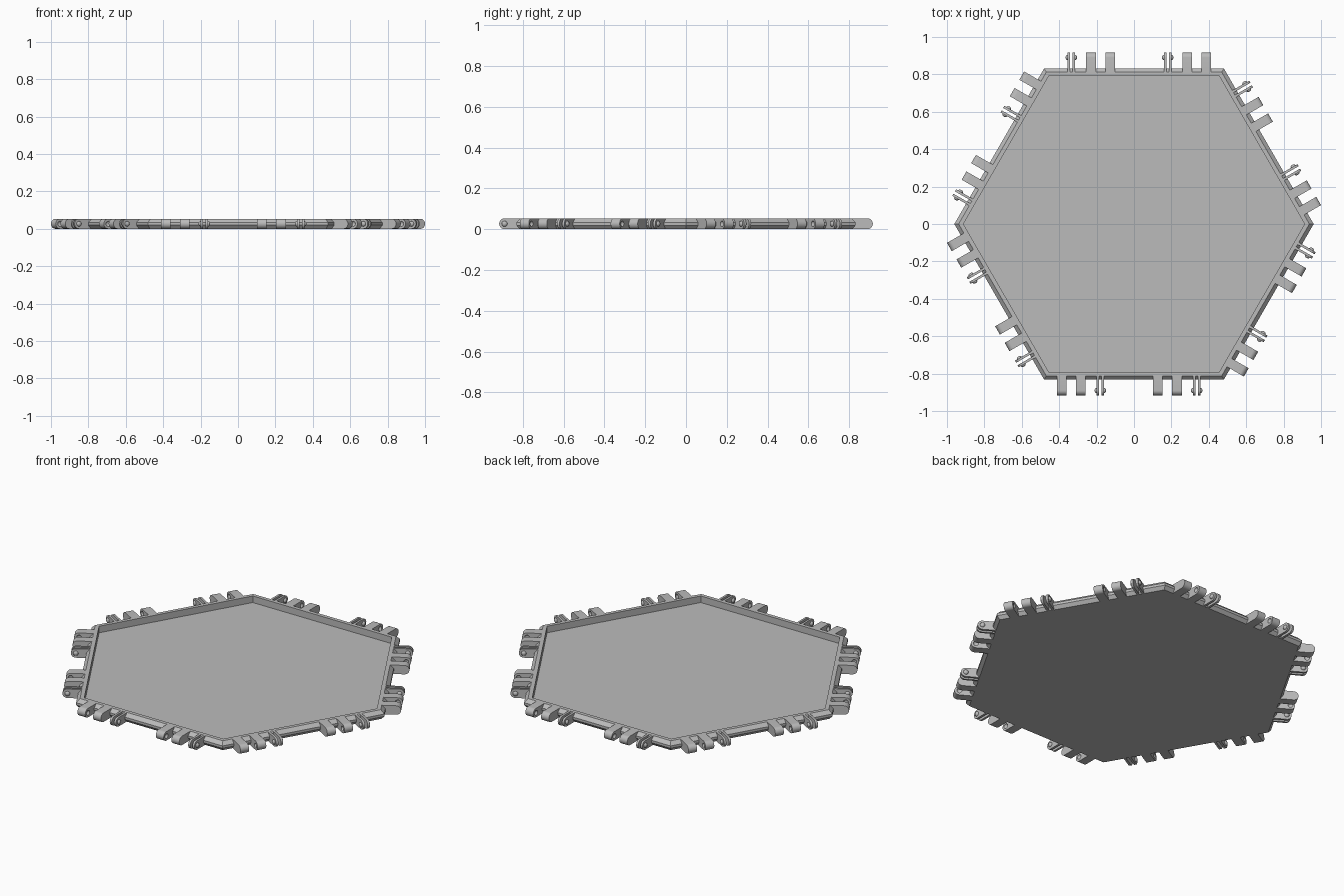
import bpy
import bmesh
from math import cos, sin, pi, radians
from mathutils import Matrix

if "Cube" in bpy.data.objects:
    bpy.data.objects.remove(bpy.data.objects["Cube"])

HEIGHT = 0.053
RADIUS = HEIGHT / 2
ROOT, AXIS = 0.812, 0.89          # hinge root and hinge axis, measured from centre
GROUPS = (-0.18, 0.335)           # clip positions along an edge
LUGS = (-0.207, -0.105)           # lug centres relative to the clip
LUG_WIDTH, PLATE_WIDTH = 0.051, 0.013
PIN_RADIUS = 0.014

grey = bpy.data.materials.new("light grey plastic")
grey.use_nodes = True
colour = (0.5, 0.5, 0.5, 1)
grey.diffuse_color = colour
grey.node_tree.nodes["Principled BSDF"].inputs["Base Color"].default_value = colour


def make_object(name, bm):
    bmesh.ops.recalc_face_normals(bm, faces=bm.faces)
    mesh = bpy.data.meshes.new(name)
    bm.to_mesh(mesh)
    bm.free()
    mesh.materials.append(grey)
    obj = bpy.data.objects.new(name, mesh)
    bpy.context.collection.objects.link(obj)
    return obj


def add_tab(bm, x, width):
    """Round-ended tab standing out from the front edge."""
    profile = [(ROOT, 0)]
    for i in range(17):
        a = -pi / 2 + pi * i / 16
        profile.append((AXIS + RADIUS * cos(a), RADIUS + RADIUS * sin(a)))
    profile.append((ROOT, HEIGHT))
    face = bm.faces.new([bm.verts.new((x - width / 2, -r, z)) for r, z in profile])
    result = bmesh.ops.extrude_face_region(bm, geom=[face])
    verts = [g for g in result["geom"] if isinstance(g, bmesh.types.BMVert)]
    bmesh.ops.translate(bm, verts=verts, vec=(width, 0, 0))


def add_dome(bm, x):
    """Flattened ball on the hinge axis."""
    matrix = Matrix.Translation((x, -AXIS, RADIUS)) @ Matrix.Diagonal((0.75, 1, 1, 1))
    bmesh.ops.create_uvsphere(bm, u_segments=16, v_segments=10,
                              radius=PIN_RADIUS, matrix=matrix)


def smooth(obj):
    bpy.ops.object.select_all(action="DESELECT")
    obj.select_set(True)
    bpy.context.view_layer.objects.active = obj
    bpy.ops.object.shade_smooth_by_angle(angle=radians(30))


# Hexagonal tray: outer wall, rim and floor as stacked rings
bm = bmesh.new()
rings = []
for apothem, z in [(0.816, 0), (0.832, 0.019), (0.832, 0.033),
                   (ROOT, HEIGHT), (0.79, HEIGHT), (0.79, 0.014)]:
    r = apothem / cos(pi / 6)
    rings.append([bm.verts.new((r * cos(k * pi / 3), r * sin(k * pi / 3), z))
                  for k in range(6)])
for low, high in zip(rings, rings[1:]):
    for k in range(6):
        n = (k + 1) % 6
        bm.faces.new((low[k], low[n], high[n], high[k]))
bm.faces.new(rings[0])
bm.faces.new(rings[-1])
make_object("hexagonal_tray", bm)

# Pair of lugs with sockets on their facing sides
bm, cut = bmesh.new(), bmesh.new()
for offset, side in zip(LUGS, (1, -1)):
    add_tab(bm, offset, LUG_WIDTH)
    add_dome(cut, offset + side * LUG_WIDTH / 2)
lugs = make_object("hinge_lugs", bm)
cutter = make_object("socket_cutter", cut)
cutter.hide_render = True
boolean = lugs.modifiers.new("sockets", "BOOLEAN")
boolean.operation = "DIFFERENCE"
boolean.object = cutter
graph = bpy.context.evaluated_depsgraph_get()
lug_mesh = bpy.data.meshes.new_from_object(lugs.evaluated_get(graph))
lugs.modifiers.clear()
lugs.data = lug_mesh
bpy.data.objects.remove(cutter)
smooth(lugs)

# Springy clip: two thin plates with pins on their outer sides
bm = bmesh.new()
for side in (-1, 1):
    add_tab(bm, side * 0.014, PLATE_WIDTH)
    add_dome(bm, side * 0.0205)
clip = make_object("hinge_clip", bm)
smooth(clip)

# Repeat both hinge halves twice on each of the six edges
for master in (lugs, clip):
    base = master.name
    for edge in range(6):
        for g, x in enumerate(GROUPS):
            first = edge == 0 and g == 0
            obj = master if first else master.copy()
            if not first:
                bpy.context.collection.objects.link(obj)
            obj.name = f"{base}_{edge + 1}_{g + 1}"
            obj.matrix_world = (Matrix.Rotation(edge * pi / 3, 4, "Z")
                                @ Matrix.Translation((x, 0, 0)))
